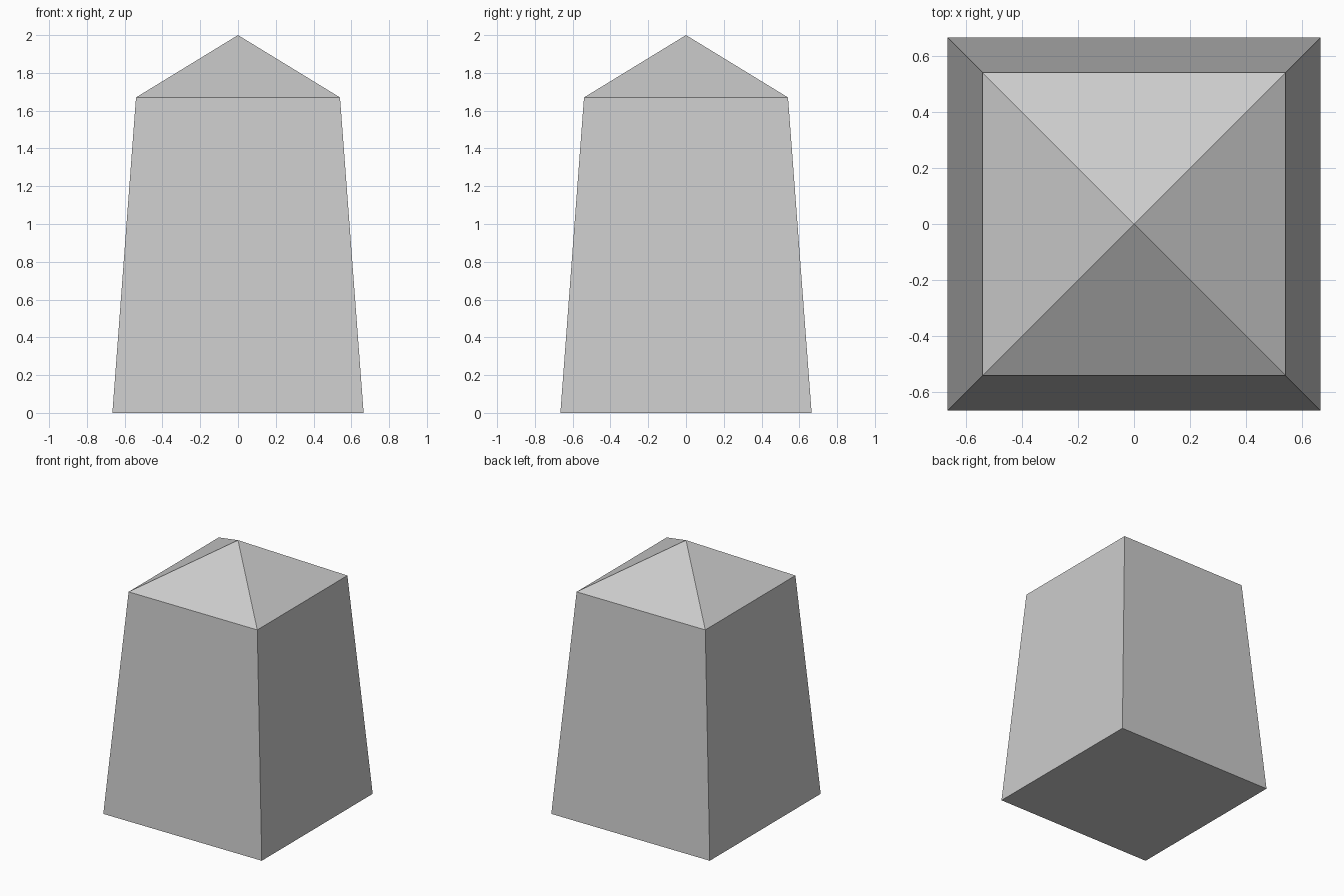
import bpy
import bmesh

BASE_HALF, SHOULDER_HALF = 0.665, 0.54
SHOULDER_Z, PEAK_Z = 1.67, 2.0

default_cube = bpy.data.objects.get("Cube")
if default_cube:
    bpy.data.objects.remove(default_cube, do_unlink=True)

# Plain grey stone
stone = bpy.data.materials.new("light_grey_stone")
stone.use_nodes = True
colour = (0.6, 0.6, 0.6, 1)
stone.diffuse_color = colour
stone.node_tree.nodes["Principled BSDF"].inputs["Base Color"].default_value = colour

# Tapered square shaft
bm = bmesh.new()
bmesh.ops.create_cube(bm, size=2)
for v in bm.verts:
    top = v.co.z > 0
    half = SHOULDER_HALF if top else BASE_HALF
    v.co = (v.co.x * half, v.co.y * half, SHOULDER_Z if top else 0)

# Pyramid cap raised from the centre of the top face
bm.normal_update()
top_face = max(bm.faces, key=lambda f: f.calc_center_median().z)
peak = bmesh.ops.poke(bm, faces=[top_face])["verts"][0]
peak.co = (0, 0, PEAK_Z)
bmesh.ops.recalc_face_normals(bm, faces=bm.faces)

mesh = bpy.data.meshes.new("tapered_pillar")
bm.to_mesh(mesh)
bm.free()
mesh.materials.append(stone)
pillar = bpy.data.objects.new("tapered_pillar", mesh)
bpy.context.collection.objects.link(pillar)
